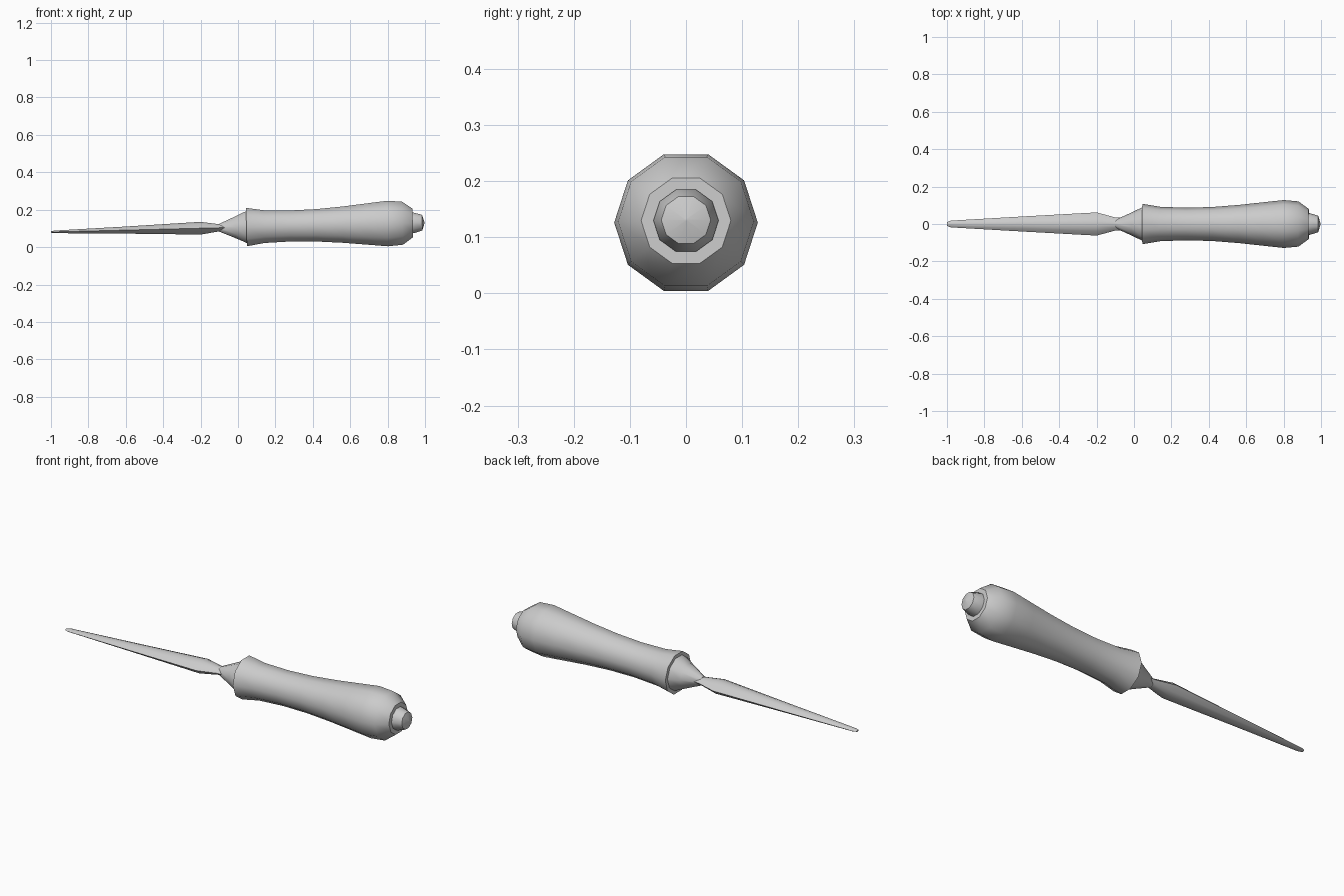
import bpy, bmesh, math

if "Cube" in bpy.data.objects:
    bpy.data.objects.remove(bpy.data.objects["Cube"])

TILT = math.atan(0.025)   # the whole tool rises slightly toward the handle end
AXIS_Z = 0.106

def loft(name, shape, stations, angle=35):
    """Skin a unit cross-section along x; stations are (x, half_width_y, half_height_z)."""
    bm = bmesh.new()
    rings = [[bm.verts.new((x, y * ry, z * rz)) for y, z in shape] for x, ry, rz in stations]
    n = len(shape)
    for a, b in zip(rings, rings[1:]):
        for i in range(n):
            bm.faces.new((a[i], a[(i + 1) % n], b[(i + 1) % n], b[i]))
    bm.faces.new(rings[0])
    bm.faces.new(rings[-1])
    bmesh.ops.recalc_face_normals(bm, faces=bm.faces)
    mesh = bpy.data.meshes.new(name)
    bm.to_mesh(mesh)
    bm.free()
    obj = bpy.data.objects.new(name, mesh)
    bpy.context.collection.objects.link(obj)
    obj.location.z = AXIS_Z
    obj.rotation_euler.y = -TILT
    bpy.ops.object.select_all(action='DESELECT')
    obj.select_set(True)
    bpy.context.view_layer.objects.active = obj
    bpy.ops.object.shade_smooth_by_angle(angle=math.radians(angle))
    return obj

def turned(name, profile, angle=40):
    return loft(name, decagon, [(x, r, r) for x, r in profile], angle)

decagon = [(math.cos(i * math.tau / 10), math.sin(i * math.tau / 10)) for i in range(10)]
# Lens section with sharp side edges and a rounded ridge
lens = [(1, 0), (0.6, 0.7), (0.2, 1), (-0.2, 1), (-0.6, 0.7),
        (-1, 0), (-0.6, -0.7), (-0.2, -1), (0.2, -1), (0.6, -0.7)]

# Turned ten-sided handle
turned("handle", [(0.045, 0.108), (0.14, 0.092), (0.28, 0.087), (0.42, 0.091),
                  (0.56, 0.102), (0.69, 0.116), (0.80, 0.128), (0.88, 0.121), (0.935, 0.080)])

# Button at the end of the handle
turned("end_button", [(0.92, 0.058), (0.94, 0.058), (0.985, 0.044), (0.998, 0.002)])

# Cone joining handle and blade
turned("ferrule", [(-0.10, 0.022), (-0.01, 0.063), (0.05, 0.092)])

# Slim tapering blade
loft("blade", lens, [(-1.0, 0.010, 0.004), (-0.98, 0.018, 0.007), (-0.6, 0.040, 0.019),
                     (-0.20, 0.062, 0.034), (-0.10, 0.035, 0.019), (-0.05, 0.035, 0.019)], 45)
